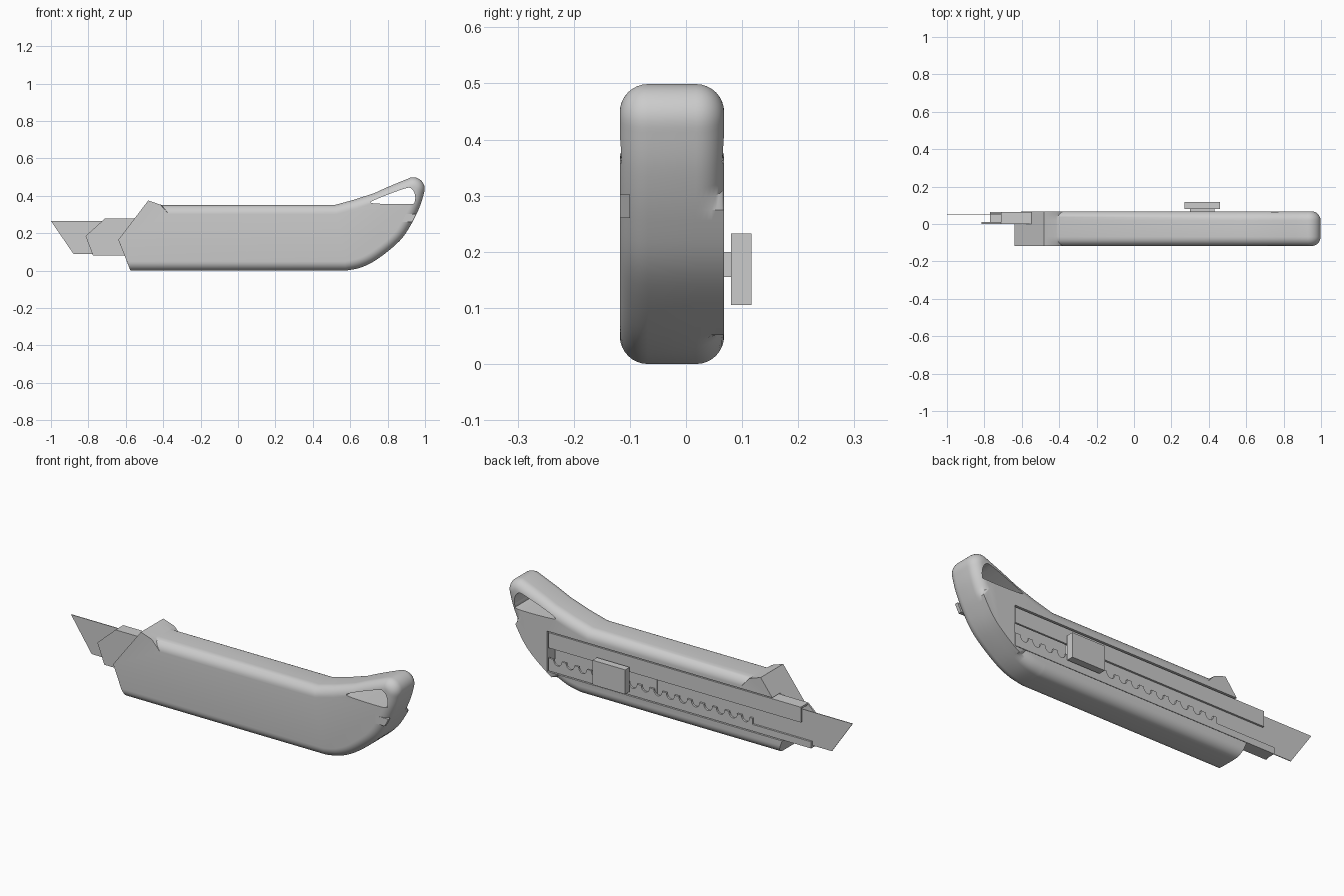
import bpy, bmesh, math
from mathutils import Vector

if "Cube" in bpy.data.objects:
    bpy.data.objects.remove(bpy.data.objects["Cube"])

grey = bpy.data.materials.new("plain_grey")
grey.use_nodes = True
GREY = (0.6, 0.6, 0.6, 1)
grey.diffuse_color = GREY
grey.node_tree.nodes["Principled BSDF"].inputs["Base Color"].default_value = GREY

FRONT, BACK, FILLET = -0.118, 0.068, 0.05


def smooth_path(pts, steps=5, closed=False):
    """Catmull-Rom interpolation through the given points."""
    p = [Vector(q) for q in pts]
    n = len(p)
    out = []
    for i in range(n if closed else n - 1):
        if closed:
            a, b, c, d = (p[(i + k) % n] for k in (-1, 0, 1, 2))
        else:
            a, b, c, d = (p[min(max(i + k, 0), n - 1)] for k in (-1, 0, 1, 2))
        for s in range(steps):
            t = s / steps
            out.append(0.5 * (2 * b + (c - a) * t + (2 * a - 5 * b + 4 * c - d) * t ** 2
                              + (3 * b - a - 3 * c + d) * t ** 3))
    return out if closed else out + [p[-1]]


def loft(name, rings):
    """Skin a list of (y, x-z outline) rings and cap both ends."""
    bm = bmesh.new()
    loops = [[bm.verts.new((x, y, z)) for x, z in outline] for y, outline in rings]
    for lo, hi in zip(loops, loops[1:]):
        for i in range(len(lo)):
            bm.faces.new((lo[i - 1], lo[i], hi[i], hi[i - 1]))
    bm.faces.new(loops[0])
    bm.faces.new(loops[-1])
    bmesh.ops.recalc_face_normals(bm, faces=bm.faces)
    mesh = bpy.data.meshes.new(name)
    bm.to_mesh(mesh)
    bm.free()
    mesh.materials.append(grey)
    obj = bpy.data.objects.new(name, mesh)
    bpy.context.collection.objects.link(obj)
    return obj


def prism(name, outline, y0, y1):
    return loft(name, [(y0, outline), (y1, outline)])


def box(name, x0, x1, y0, y1, z0, z1):
    return prism(name, [(x0, z0), (x1, z0), (x1, z1), (x0, z1)], y0, y1)


def activate(obj):
    bpy.ops.object.select_all(action='DESELECT')
    obj.select_set(True)
    bpy.context.view_layer.objects.active = obj


def cut(obj, cutter):
    activate(obj)
    mod = obj.modifiers.new("cut", 'BOOLEAN')
    mod.operation, mod.object, mod.solver = 'DIFFERENCE', cutter, 'EXACT'
    bpy.ops.object.modifier_apply(modifier=mod.name)
    bpy.data.objects.remove(cutter)


# Handle outline: flat base, curved butt, round loop end, grip top, pointed nose
butt = smooth_path([(0.575, 0), (0.66, 0.018), (0.75, 0.065), (0.865, 0.16),
                    (0.93, 0.255), (0.975, 0.35), (0.996, 0.422)])
loop_end = [(0.937 + 0.061 * math.cos(math.radians(a)), 0.438 + 0.061 * math.sin(math.radians(a)))
            for a in range(-5, 111, 10)]
grip_top = [(0.865, 0.474), (0.8, 0.447), (0.73, 0.415), (0.62, 0.379), (0.52, 0.352), (-0.41, 0.352)]
nose = [(-0.415, 0.353), (-0.48, 0.375), (-0.64, 0.165)]
outline = [Vector(p) for p in [(-0.575, 0)] + butt + loop_end + grip_top + nose]
COUNT = len(outline)


def inward(i):
    """Direction in which an outline point moves when the rim is rounded."""
    if i == 0:
        return Vector((-0.39, 1))
    if i >= COUNT - len(nose):
        return Vector((0, 0))
    if i == COUNT - len(nose) - 1:
        return Vector((0.8, -1))
    d1 = (outline[i] - outline[i - 1]).normalized()
    d2 = (outline[i + 1] - outline[i]).normalized()
    n1, n2 = Vector((-d1.y, d1.x)), Vector((-d2.y, d2.x))
    return (n1 + n2) / (1 + n1.dot(n2))


def rim_ring(amount, rear):
    ring = []
    for i, p in enumerate(outline):
        square = rear and p.x > 0.7 and 0.05 < p.y < 0.28
        ring.append(p if square else p + inward(i) * FILLET * amount)
    return ring


STEPS = 8
angles = [math.pi / 2 * k / STEPS for k in range(STEPS + 1)]
front_rings = [(FRONT + FILLET * (1 - math.cos(a)), rim_ring(1 - math.sin(a), False)) for a in angles]
back_rings = [(BACK - FILLET * (1 - math.cos(a)), rim_ring(1 - math.sin(a), True)) for a in angles]
body = loft("handle_body", front_rings + back_rings[::-1])

# Rear channel for the sleeve, and the hanging hole
cut(body, box("channel_cutter", -0.9, 0.757, 0.0, 0.2, 0.076, 0.287))
hole_outline = smooth_path([(0.725, 0.36), (0.92, 0.356), (0.945, 0.37), (0.945, 0.41),
                            (0.925, 0.44), (0.885, 0.437), (0.735, 0.38)], 4, True)
cut(body, prism("hole_cutter", hole_outline, -0.3, 0.3))

# Small square tab at the end of the side seam
prism("seam_tab", [(0.88, 0.302), (0.953, 0.302), (0.932, 0.26), (0.88, 0.26)], FRONT, -0.1)

# Metal sleeve: back plate, walls and folded lips
END = 0.752
prism("sleeve_plate", [(-0.71, 0.28), (-0.815, 0.185), (-0.775, 0.08), (END, 0.08), (END, 0.28)],
      0.001, 0.01)
box("sleeve_top_wall", -0.71, END, 0.002, 0.065, 0.27, 0.28)
box("sleeve_bottom_wall", -0.77, END, 0.002, 0.065, 0.08, 0.09)
box("sleeve_top_lip", -0.71, END, 0.055, 0.065, 0.2, 0.279)

# Lower lip with a rack of scalloped notches
rack = [(-0.77, 0.081), (-0.77, 0.115), (-0.43, 0.115), (-0.43, 0.147)]
PITCH, NOTCH = 0.0725, 0.024
for i in range(16):
    cx = -0.39 + i * PITCH
    for k in range(9):
        a = math.pi * k / 8
        rack.append((cx - NOTCH * math.cos(a), 0.147 - 1.2 * NOTCH * math.sin(a)))
rack += [(END, 0.147), (END, 0.081)]
prism("sleeve_rack_lip", rack, 0.055, 0.065)

# Blade and its carrier
prism("blade", [(-1, 0.265), (-0.88, 0.09), (0.15, 0.09), (0.15, 0.265)], 0.047, 0.051)
box("blade_carrier", 0.13, 0.43, 0.03, 0.054, 0.1, 0.26)

# Thumb slider
box("slider_stem", 0.3, 0.43, 0.05, 0.081, 0.155, 0.2)
box("slider_button", 0.27, 0.46, 0.08, 0.117, 0.105, 0.233)

# Smooth only the rounded handle
activate(body)
bpy.ops.object.shade_smooth_by_angle(angle=math.radians(32))
